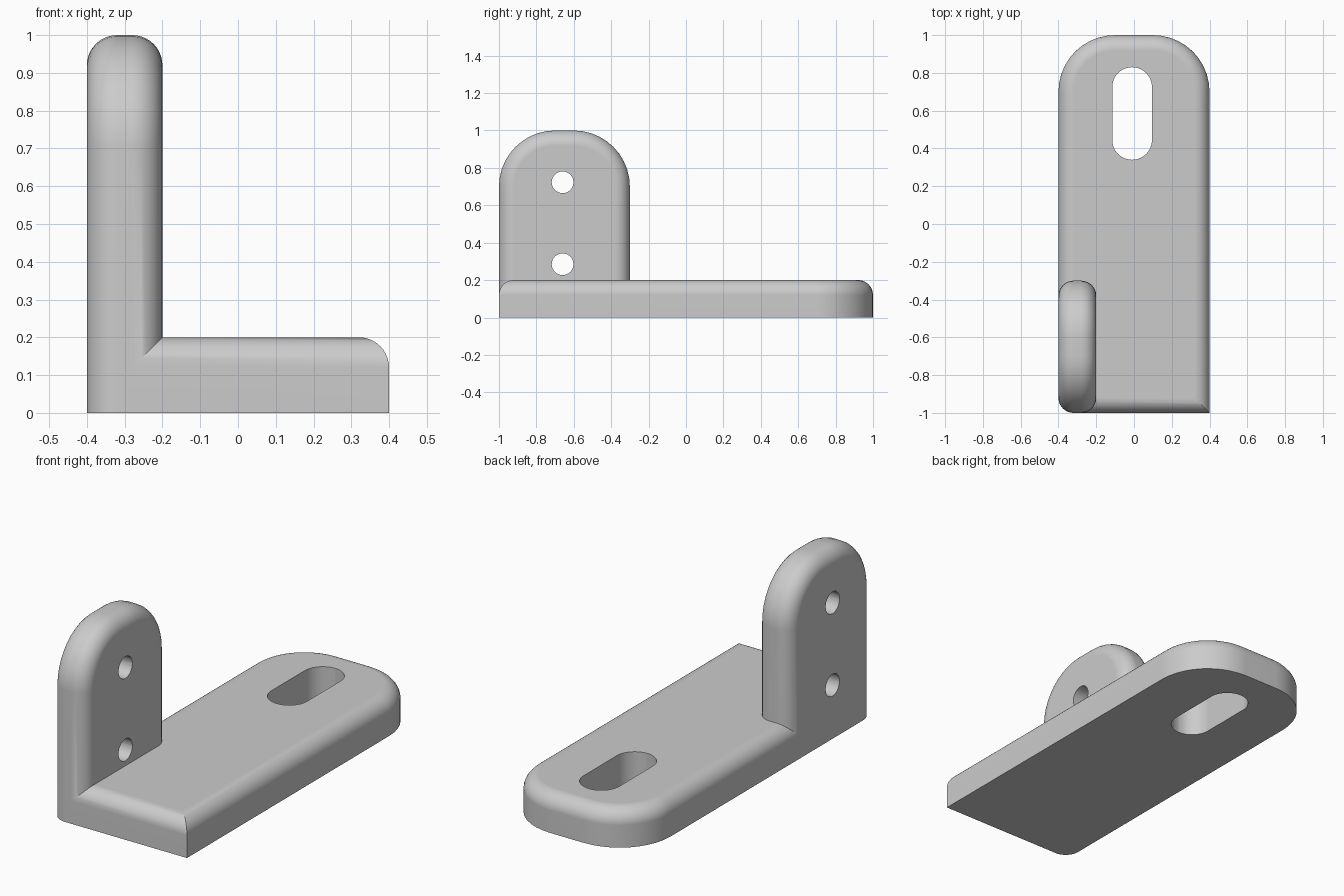
import bpy
import bmesh
from math import sin, cos, pi, radians

FILLET = 0.08
STEPS = 10

cube = bpy.data.objects.get("Cube")
if cube:
    bpy.data.objects.remove(cube, do_unlink=True)

grey = bpy.data.materials.new("light grey")
grey.use_nodes = True
GREY = (0.6, 0.6, 0.6, 1)
grey.diffuse_color = GREY
grey.node_tree.nodes["Principled BSDF"].inputs["Base Color"].default_value = GREY


def outline(box, radii, inset=0, inset_base=True):
    """Rounded rectangle, counter-clockwise from the lower left corner."""
    u0, v0, u1, v1 = box
    u0, u1, v1 = u0 + inset, u1 - inset, v1 - inset
    v0 += inset if inset_base else 0
    corners = [(u0, v0, 1, 1), (u1, v0, -1, 1), (u1, v1, -1, -1), (u0, v1, 1, -1)]
    points = []
    for i, ((u, v, su, sv), r) in enumerate(zip(corners, radii)):
        if r == 0:
            points.append((u, v))
            continue
        r -= inset
        for k in range(STEPS + 1):
            a = pi + (i + k / STEPS) * pi / 2
            points.append((u + su * r + r * cos(a), v + sv * r + r * sin(a)))
    return points


def solid(name, rings, upright=False):
    """Skin a stack of (outline, height) rings; upright stacks along x."""
    bm = bmesh.new()
    loops = []
    for points, w in rings:
        loops.append([bm.verts.new((w, u, v) if upright else (u, v, w)) for u, v in points])
    for low, high in zip(loops, loops[1:]):
        for i in range(len(low)):
            j = (i + 1) % len(low)
            bm.faces.new((low[i], low[j], high[j], high[i]))
    bm.faces.new(loops[0][::-1])
    bm.faces.new(loops[-1])
    mesh = bpy.data.meshes.new(name)
    bm.to_mesh(mesh)
    bm.free()
    mesh.materials.append(grey)
    obj = bpy.data.objects.new(name, mesh)
    bpy.context.collection.objects.link(obj)
    return obj


def combine(target, tool, operation):
    mod = target.modifiers.new(operation.title(), "BOOLEAN")
    mod.operation, mod.solver, mod.object = operation, "EXACT", tool
    bpy.context.view_layer.objects.active = target
    bpy.ops.object.modifier_apply(modifier=mod.name)
    bpy.data.objects.remove(tool, do_unlink=True)


# Quarter-round edge as (inset, distance below the face)
edge = [(FILLET * (1 - cos(t)), FILLET * (1 - sin(t)))
        for t in (k * pi / 2 / STEPS for k in range(STEPS + 1))]

# Base plate: rounded back corners and filleted top edge
plate_box, plate_radii = (-0.4, -1, 0.4, 1), (0.1, 0, 0.3, 0.3)
rings = [(outline(plate_box, plate_radii), 0)]
rings += [(outline(plate_box, plate_radii, d), 0.2 - h) for d, h in edge]
bracket = solid("angle_bracket", rings)

# Upright tab: rounded top, filleted on both faces
tab_box, tab_radii = (-1, 0, -0.3, 1), (0, 0, 0.3, 0.3)
rings = [(outline(tab_box, tab_radii, d, False), -0.4 + h) for d, h in reversed(edge)]
rings += [(outline(tab_box, tab_radii, d, False), -0.2 - h) for d, h in edge]
combine(bracket, solid("upright_tab", rings, True), "UNION")

# Slot through the plate
slot = outline((-0.115, 0.34, 0.095, 0.83), (0.1049,) * 4)
combine(bracket, solid("slot_cutter", [(slot, -0.1), (slot, 0.3)]), "DIFFERENCE")

# Two screw holes through the tab
for z in (0.285, 0.723):
    r, y = 0.058, -0.66
    hole = outline((y - r, z - r, y + r, z + r), (r - 0.0001,) * 4)
    combine(bracket, solid("hole_cutter", [(hole, -0.5), (hole, -0.1)], True), "DIFFERENCE")

# Smooth fillets with crisp edges and flat faces
bpy.ops.object.select_all(action="DESELECT")
bracket.select_set(True)
bpy.context.view_layer.objects.active = bracket
bpy.ops.object.shade_smooth_by_angle(angle=radians(30))
weighted = bracket.modifiers.new("Weighted Normals", "WEIGHTED_NORMAL")
weighted.keep_sharp = True
